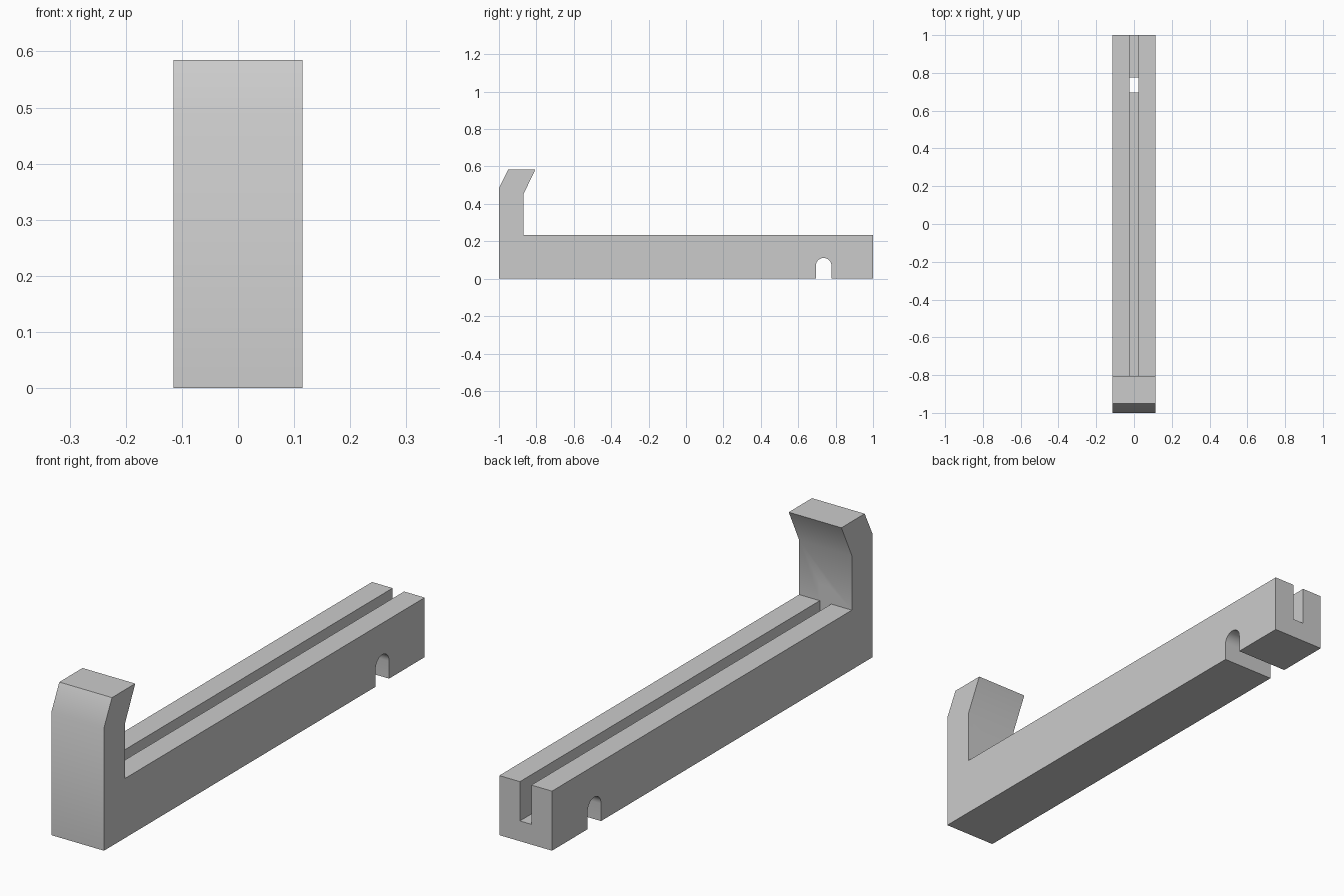
import bpy
import bmesh
from math import sin, cos, pi, radians

default = bpy.data.objects.get("Cube")
if default:
    bpy.data.objects.remove(default, do_unlink=True)

HALF_WIDTH = 0.115
BAR_TOP = 0.235
HOOK_BACK = -0.87

# Single plain grey
grey = bpy.data.materials.new("plain_grey")
grey.use_nodes = True
colour = (0.6, 0.6, 0.6, 1)
grey.diffuse_color = colour
grey.node_tree.nodes["Principled BSDF"].inputs["Base Color"].default_value = colour


def extrude_profile(name, profile, half_width):
    """Solid from a closed (y, z) profile, extruded symmetrically along x."""
    bm = bmesh.new()
    face = bm.faces.new([bm.verts.new((-half_width, y, z)) for y, z in profile])
    swept = bmesh.ops.extrude_face_region(bm, geom=[face])["geom"]
    verts = [v for v in swept if isinstance(v, bmesh.types.BMVert)]
    bmesh.ops.translate(bm, verts=verts, vec=(2 * half_width, 0, 0))
    bmesh.ops.recalc_face_normals(bm, faces=bm.faces)
    mesh = bpy.data.meshes.new(name)
    bm.to_mesh(mesh)
    bm.free()
    mesh.materials.append(grey)
    obj = bpy.data.objects.new(name, mesh)
    bpy.context.collection.objects.link(obj)
    return obj


# Round-topped notch across the underside
notch_y, notch_r, notch_spring, steps = 0.736, 0.042, 0.069, 16
arch = [(notch_y + notch_r * cos(pi * i / steps),
         notch_spring + notch_r * sin(pi * i / steps)) for i in range(steps + 1)]
notch = [(notch_y + notch_r, 0)] + arch + [(notch_y - notch_r, 0)]

# Bar with an upright, bent hook at the front
hook = [(-1, 0), (-1, 0.485), (-0.95, 0.585), (-0.805, 0.585),
        (HOOK_BACK, 0.45), (HOOK_BACK, BAR_TOP)]
body = extrude_profile("hooked_bar", hook + [(1, BAR_TOP), (1, 0)] + notch, HALF_WIDTH)

# Lengthwise slot, open at the back and top
slot = extrude_profile("slot_cutter", [(HOOK_BACK, 0.08), (1.1, 0.08),
                                       (1.1, 0.3), (HOOK_BACK, 0.3)], 0.025)
slot.hide_render = True
cut = body.modifiers.new("slot", "BOOLEAN")
cut.operation = "DIFFERENCE"
cut.solver = "EXACT"
cut.object = slot

bpy.ops.object.select_all(action="DESELECT")
body.select_set(True)
bpy.context.view_layer.objects.active = body
bpy.ops.object.modifier_apply(modifier=cut.name)
bpy.data.objects.remove(slot, do_unlink=True)

# Soft bends on the hook and notch, crisp corners elsewhere
bpy.ops.object.shade_smooth_by_angle(angle=radians(30))
